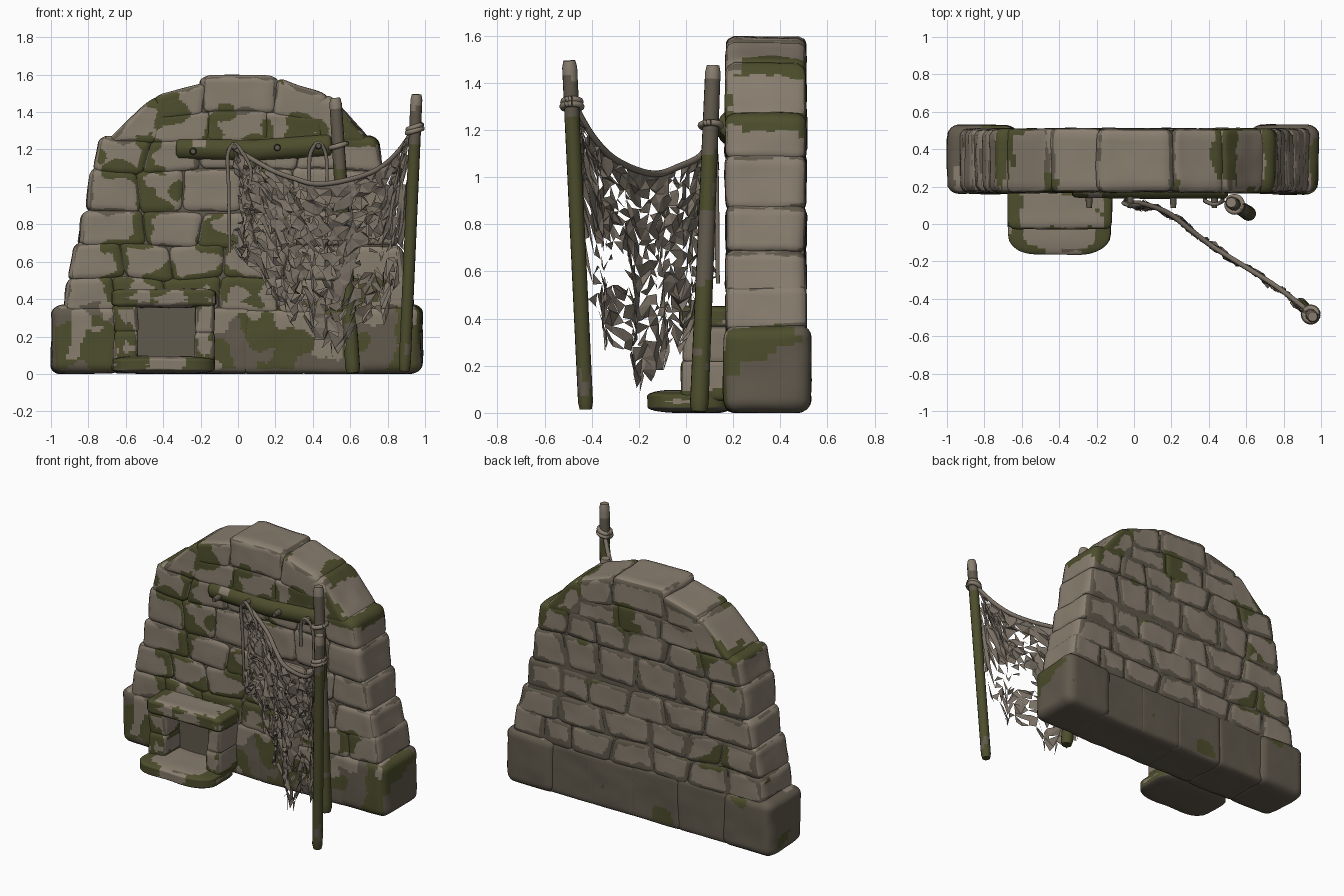
import bpy, bmesh, math, random
from mathutils import Vector, noise

if "Cube" in bpy.data.objects:
    bpy.data.objects.remove(bpy.data.objects["Cube"])

random.seed(7)
V = Vector


def mat(name, rgb):
    m = bpy.data.materials.new(name)
    m.diffuse_color = (*rgb, 1)
    m.use_nodes = True
    m.node_tree.nodes["Principled BSDF"].inputs["Base Color"].default_value = m.diffuse_color
    return m


STONE, MORTAR, MOSS, CLOTH = range(4)
MATS = [mat("pale_stone", (0.25, 0.208, 0.16)), mat("dark_mortar", (0.118, 0.1, 0.073)),
        mat("moss", (0.074, 0.075, 0.026)), mat("ragged_cloth", (0.19, 0.16, 0.127))]


def finish(bm, name, angle=50):
    me = bpy.data.meshes.new(name)
    bm.to_mesh(me)
    bm.free()
    for m in MATS:
        me.materials.append(m)
    ob = bpy.data.objects.new(name, me)
    bpy.context.collection.objects.link(ob)
    if angle:
        bpy.ops.object.select_all(action='DESELECT')
        ob.select_set(True)
        bpy.context.view_layer.objects.active = ob
        bpy.ops.object.shade_smooth_by_angle(angle=math.radians(angle))
    return ob


def fbm(p, s, off=0.0):
    q = p * s + V((off, off * 1.7, off * 0.6))
    return noise.noise(q) + 0.5 * noise.noise(q * 2.3)


# Centres of moss growth (x, z) on the front and on the sides and back
FRONT_MOSS = [(-.5, 1.17), (-.62, 1.1), (-.32, 1.4), (-.12, 1.27), (.12, 1.3), (.32, 1.27), (.5, 1.33), (.62, 1.3),
              (-.45, .95), (-.52, .72), (-.66, .68), (-.12, .72), (-.1, .5), (-.38, .5), (.1, .42), (.68, .45),
              (-.66, .42), (-.6, .04), (-.2, .04), (-.25, .45), (-.64, .22)]
BACK_MOSS = [(-.55, 1.2), (-.62, .97), (-.64, 1.33), (.48, 1.48), (.6, 1.3), (.74, 1.24), (-.6, .55), (.1, 1.3)]


def patch(c, edge, front, back, base):
    """Stone in the middle of a block, mortar or moss towards its joints."""
    if c.z < 0.025:
        return MORTAR
    if base and c.z < 0.37 + 0.04 * fbm(c, 6):
        if front and edge > 0.015 and fbm(c, 5, 2) + (c.z - .24) * 2.2 > 0.1:
            return STONE
        return MOSS if fbm(c, 3.5, 3.1) > (-0.08 if front else 0.4) else MORTAR
    s = max(math.exp(-((c.x - x) ** 2 + (c.z - z) ** 2) / 0.013) for x, z in (FRONT_MOSS if c.y < .25 else BACK_MOSS))
    score = 0.5 * s + 0.3 * fbm(c, 6, 1)
    wob = 0.035 * fbm(c, 8, 9.0)
    if score > 0.2 and edge + wob < 0.17 * score:
        return MOSS
    return MORTAR if edge + wob < (0.038 if back else 0.012) else STONE


def add_stone(bm, quad, y0, y1, r=(.36, .2, .42), cuts=24, wobble=0.011, base=True):
    """Rounded block; quad = bottom-left, bottom-right, top-right, top-left in x,z."""
    t = bmesh.new()
    bmesh.ops.create_cube(t, size=2)
    for axis, n in ((0, cuts), (2, cuts), (1, 9)):
        along = [e for e in t.edges if abs(e.verts[0].co[axis] - e.verts[1].co[axis]) > 1]
        bmesh.ops.subdivide_edges(t, edges=along, cuts=n, use_grid_fill=True)
    t.verts.index_update()
    bl, br, tr, tl = [V(q) for q in quad]
    w = ((br - bl).length + (tr - tl).length) / 4
    h = ((tl - bl).length + (tr - br).length) / 4
    uv = {}
    for v in t.verts:
        p = v.co.copy()
        uv[v.index] = p.copy()
        c = V([max(k - 1, min(1 - k, a)) for a, k in zip(p, r)])
        d = V([(a - b) / k for a, b, k in zip(p, c, r)])
        if d.length > 1e-6:
            f = max(abs(a) for a in d) / d.length
            p = c + V([a * k * f for a, k in zip(d, r)])
        a, b = (p.x + 1) / 2, (p.z + 1) / 2
        xz = bl.lerp(br, a).lerp(tl.lerp(tr, a), b)
        v.co = V((xz.x, y0 + (y1 - y0) * (p.y + 1) / 2, xz.y))
        n = wobble * fbm(v.co, 4, 1.0)
        v.co += V((n, n * .6, 0))
        v.co.z = max(0.0, v.co.z + n * 0.6)
    new = {v.index: bm.verts.new(v.co) for v in t.verts}
    for f in t.faces:
        m = sum((uv[v.index] for v in f.verts), V()) / 4
        c = f.calc_center_median()
        ex, ez = (1 - abs(m.x)) * w, (1 - abs(m.z)) * h
        ey = (1 - abs(m.y)) * (y1 - y0) / 2
        edge = min(e for e, k in ((ex, abs(m.x)), (ez, abs(m.z)), (ey + 0.05, abs(m.y))) if k < 0.999)
        bm.faces.new([new[v.index] for v in f.verts]).material_index = patch(
            c, edge, m.y < -0.999, m.y > 0.999, base)
    t.free()


def rect(x0, x1, z0, z1):
    return [(x0, z0), (x1, z0), (x1, z1), (x0, z1)]


# Stone wall: courses of blocks closed by an arch of slanted blocks
wall = bmesh.new()
G = 0.01
courses = [(0.33, 0.53, .93, [-.66, -.38, -.1, .2, .5, .7]), (0.5, 0.7, .9, [-.62, -.36, -.08, .26, .6]),
           (0.68, 0.88, .85, [-.5, -.2, .08, .38, .58]), (0.86, 1.1, .805, [-.53, -.3, .02, .3, .55]),
           (1.08, 1.27, .765, [-.48, -.22, .1, .32, .52])]
for z0, z1, w, xs in courses:
    # slanted joints and uneven bed lines
    cuts = [(-w, -w + .03)] + [(x - j, x + j) for x in xs for j in [random.uniform(-.03, .03)]] + [(w, w - .03)]
    dz = [random.uniform(-0.018, 0.018) for _ in cuts]
    for i, ((a, a2), (b, b2)) in enumerate(zip(cuts, cuts[1:])):
        add_stone(wall, [(a - G, z0 + dz[i] - .004), (b + G, z0 + dz[i + 1] - .004),
                         (b2 + G, z1 + dz[i + 1] + .004), (a2 - G, z1 + dz[i] + .004)], 0.168, 0.51)
for a, b, h in ((-.68, -.28, .365), (-.32, .07, .365), (.02, .38, .355), (.32, .7, .355)):
    add_stone(wall, rect(a, b, 0.0, h), 0.168, 0.51, (.2, .2, .22))
for a, b, h in ((-1.0, -.62, .37), (.62, .985, .37)):
    add_stone(wall, rect(a, b, 0.0, h), 0.16, 0.53, (.36, .3, .3))
arch = [[(-.72, 1.23), (-.42, 1.23), (-.36, 1.45), (-.465, 1.475)], [(-.465, 1.35), (-.19, 1.37), (-.165, 1.56), (-.45, 1.485)],
        [(-.21, 1.385), (.21, 1.385), (.215, 1.59), (-.2, 1.6)], [(.18, 1.37), (.465, 1.33), (.485, 1.49), (.2, 1.585)],
        [(.42, 1.22), (.725, 1.22), (.51, 1.48), (.4, 1.495)], [(-.47, 1.23), (-.14, 1.23), (-.14, 1.41), (-.47, 1.39)],
        [(-.18, 1.23), (.17, 1.23), (.17, 1.42), (-.18, 1.42)], [(.13, 1.23), (.47, 1.23), (.47, 1.38), (.13, 1.41)]]
for q in arch:
    add_stone(wall, q, 0.168, 0.51, (.34, .2, .38))
finish(wall, "wall_stones")

# Mortar core filling the joints
core = bmesh.new()
half = [(.92, .02), (.92, .3), (.87, .36), (.82, .7), (.75, .95), (.69, 1.18), (.59, 1.28), (.43, 1.43), (.17, 1.54)]
outline = half + [(-x, z) for x, z in reversed(half)]
face = core.faces.new([core.verts.new((x, 0.184, z)) for x, z in outline])
ext = bmesh.ops.extrude_face_region(core, geom=[face])
bmesh.ops.translate(core, vec=(0, 0.316, 0), verts=[g for g in ext["geom"] if isinstance(g, bmesh.types.BMVert)])
bmesh.ops.recalc_face_normals(core, faces=core.faces)
for f in core.faces:
    f.material_index = MORTAR
finish(core, "mortar_core", 0)

# Fireplace: hearth, jambs, lintel and dark recess
fire = bmesh.new()
add_stone(fire, rect(-.675, -.125, 0, .095), -0.165, 0.2, (.6, .6, .5), base=False)
for a, b in ((-.67, -.54), (-.23, -.125)):
    add_stone(fire, rect(a, b, .05, .235), -0.02, 0.2, (.4, .25, .4), 12, base=False)
    add_stone(fire, rect(a, b, .205, .385), -0.015, 0.2, (.4, .25, .4), 12, base=False)
add_stone(fire, rect(-.675, -.115, .355, .455), -0.03, 0.2, (.2, .3, .5), base=False)
finish(fire, "fireplace_stones")
rec = bmesh.new()
bmesh.ops.create_cube(rec, size=1)
for v in rec.verts:
    v.co = V((-.385 + v.co.x * .34, .155 + v.co.y * .02, .22 + v.co.z * .3))
for f in rec.faces:
    f.material_index = MORTAR
finish(rec, "fireplace_back", 0)


def tube(name, pts, r0, r1, rule, sides=12, seg=1):
    """Swept round bar along a path, coloured by a rule on face centres."""
    bm = bmesh.new()
    pts = [V(p) for p in pts]
    path = [pts[i].lerp(pts[i + 1], k / seg) for i in range(len(pts) - 1) for k in range(seg)] + [pts[-1]]
    rings, n = [], len(path)
    for i, p in enumerate(path):
        d = (path[min(i + 1, n - 1)] - path[max(i - 1, 0)]).normalized()
        a = d.cross(V((0.31, 0.9, 0.2))).normalized()
        b = d.cross(a)
        r = (r0 + (r1 - r0) * i / (n - 1)) * (0.8 if i in (0, n - 1) and seg > 1 else 1)
        rings.append([bm.verts.new(p + r * (a * math.cos(t) + b * math.sin(t)))
                      for t in (2 * math.pi * k / sides for k in range(sides))])
    faces = [bm.faces.new((A[k], A[(k + 1) % sides], B[(k + 1) % sides], B[k]))
             for A, B in zip(rings, rings[1:]) for k in range(sides)]
    faces += [bm.faces.new(rings[0][::-1]), bm.faces.new(rings[-1])]
    for f in faces:
        f.material_index = rule(f.calc_center_median())
    bmesh.ops.recalc_face_normals(bm, faces=faces)
    return finish(bm, name)


def smooth_path(pts, n=8):
    p = [V(q) for q in pts]
    p = [2 * p[0] - p[1]] + p + [2 * p[-1] - p[-2]]
    out = []
    for i in range(1, len(p) - 2):
        a, b, c, d = p[i - 1:i + 3]
        for k in range(n):
            t = k / n
            out.append(0.5 * (2 * b + (c - a) * t + (2 * a - 5 * b + 4 * c - d) * t * t
                              + (3 * b - a - 3 * c + d) * t ** 3))
    return out + [p[-2]]


def pole_rule(top, gap=(0, 0)):
    def rule(c):
        n = fbm(c, 7)
        if c.z > 1.42:
            return STONE
        brown = c.z > top + 0.1 * n or gap[0] < c.z + 0.08 * n < gap[1]
        return MORTAR if brown or n > 0.5 else MOSS
    return rule


# Wooden poles and beam with moss
tube("front_pole", [(.89, -.425, .015), (.955, -.495, 1.495)], .032, .032, pole_rule(1.27), 14, 50)
tube("back_pole", [(.615, .055, .005), (.52, .115, 1.475)], .04, .033, pole_rule(1.12, (.56, .84)), 14, 50)
tube("mossy_beam", [(-.33, .2, 1.205), (.1, .195, 1.195), (.5, .2, 1.225)], .06, .064,
     lambda c: STONE if fbm(c, 7, 4) > 0.5 else MOSS, 16, 30)
for x, z in ((-.24, 1.19), (-.02, 1.215), (.21, 1.21), (.43, 1.22)):
    tube("beam_peg", [(x, .19, z), (x, .085, z)], .02, .018, lambda c: MORTAR, 10, 3)

# Ropes: sagging main line, hanging loops and pole lashings
cloth_rule = lambda c: CLOTH
line = smooth_path([(-.04, .11, 1.22), (.04, .11, 1.17), (.18, .06, 1.09), (.3, -.03, 1.045), (.42, -.12, 1.015),
                    (.58, -.22, 1.035), (.74, -.32, 1.09), (.85, -.4, 1.18), (.945, -.475, 1.31)])
tube("sagging_rope", line, .014, .014, cloth_rule, 8)
hang = [[(-.02, .1, 1.235), (-.055, .11, 1.17), (-.05, .12, 1.0), (-.045, .13, .65)],
        [(-.02, .1, 1.235), (.02, .1, 1.19), (.07, .1, 1.08), (.03, .1, .9)],
        [(.38, .13, 1.03), (.385, .12, 1.17), (.43, .105, 1.235), (.47, .12, 1.17), (.475, .13, 1.0), (.47, .135, .55)]]
for h in hang:
    tube("hanging_rope", smooth_path(h, 6), .012, .009, cloth_rule, 8)
for cx, cy, cz, r in ((.945, -.484, 1.3, .04), (.945, -.484, 1.32, .036), (.538, .105, 1.22, .042)):
    ring = [(cx + r * math.cos(t), cy + r * math.sin(t), cz + .012 * math.cos(t))
            for t in (math.pi * k / 10 for k in range(21))]
    tube("rope_lashing", ring, .014, .014, lambda c: STONE, 8)

# Ragged cloth: uneven sheet hung from the line, torn into holes and shreds
bottom = [(-.1, .7), (0, .62), (.12, .48), (.25, .3), (.36, .25), (.46, .1), (.56, .14), (.68, .25), (.8, .3), (.87, .5), (.95, 1.2)]


def bottom_z(x):
    for (a, p), (b, q) in zip(bottom, bottom[1:]):
        if x <= b:
            return p + (q - p) * (x - a) / (b - a)
    return 1.2


cloth = bmesh.new()
COLS, ROWS = 36, 26
grid = []
for i in range(COLS + 1):
    u = i / COLS * (len(line) - 1)
    k = min(int(u), len(line) - 2)
    top = line[k].lerp(line[k + 1], u - k)
    zb = min(bottom_z(top.x), top.z - .05) + random.uniform(-.05, .05)
    col = []
    for j in range(ROWS + 1):
        t = j / ROWS
        pull = 0.1 * math.sin(math.pi * min(t, .9)) * (0.45 - top.x)
        jit = 0.018 if j else 0
        col.append(cloth.verts.new((top.x + pull + random.uniform(-jit, jit),
                                    top.y - 0.6 * pull + 0.022 * math.sin(i + t * 3) * t + random.uniform(-jit, jit) * .7,
                                    top.z + (zb - top.z) * t + random.uniform(-jit, jit))))
    grid.append(col)
for i in range(COLS):
    for j in range(ROWS):
        a, b, c, d = grid[i][j], grid[i + 1][j], grid[i + 1][j + 1], grid[i][j + 1]
        for tri in (((a, b, c), (a, c, d)) if (i + j) % 2 else ((a, b, d), (b, c, d))):
            m = sum((v.co for v in tri), V()) / 3
            tear = 0.1 + 0.28 * j / ROWS + 0.5 * fbm(m, 8, 5)
            gap = m.x > .66 and .54 < m.z < .7
            if random.random() > tear and not (gap and random.random() < .8):
                cloth.faces.new(tri).material_index = CLOTH
bmesh.ops.delete(cloth, geom=[v for v in cloth.verts if not v.link_faces], context='VERTS')
finish(cloth, "ragged_cloth", 0)
